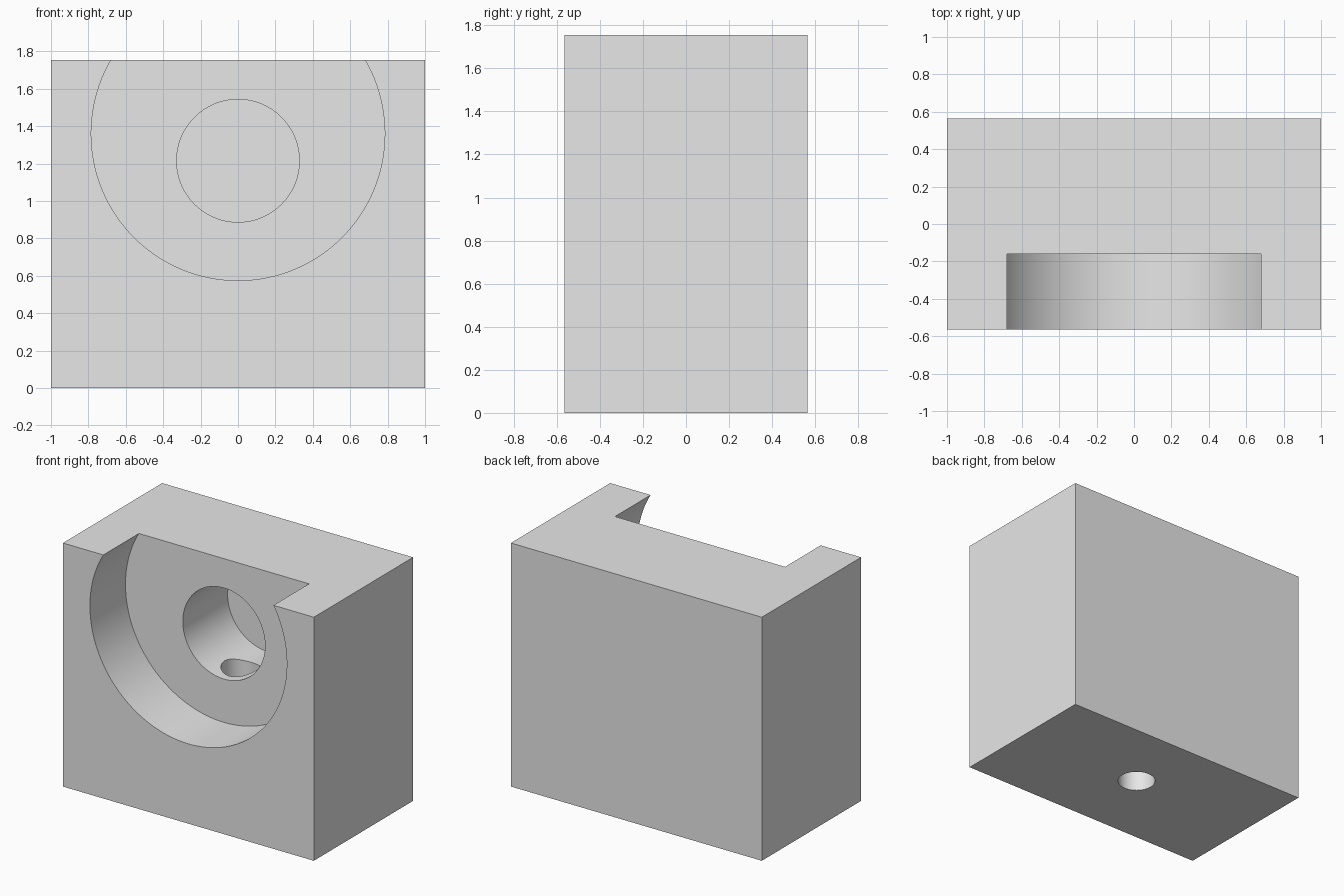
import bpy
from math import radians

WIDTH, DEPTH, HEIGHT = 2.0, 1.13, 1.755
FRONT = -DEPTH / 2

default = bpy.data.objects.get("Cube")
if default:
    bpy.data.objects.remove(default, do_unlink=True)

grey = bpy.data.materials.new("light_grey")
grey.use_nodes = True
colour = (0.8, 0.8, 0.8, 1)
grey.diffuse_color = colour
grey.node_tree.nodes["Principled BSDF"].inputs["Base Color"].default_value = colour

# Solid block
bpy.ops.mesh.primitive_cube_add(size=1, location=(0, 0, HEIGHT / 2))
block = bpy.context.object
block.name = "housing_block"
block.scale = (WIDTH, DEPTH, HEIGHT)
bpy.ops.object.transform_apply(location=True, rotation=True, scale=True)
block.data.materials.append(grey)


def cut_round(name, radius, length, centre, tilt=0):
    """Cut a cylinder out of the block, then remove the cutter."""
    bpy.ops.mesh.primitive_cylinder_add(
        vertices=128, radius=radius, depth=length,
        location=centre, rotation=(radians(tilt), 0, 0))
    cutter = bpy.context.object
    cutter.name = name
    cutter.hide_render = True
    cutter.data.materials.append(grey)
    cut = block.modifiers.new(name, "BOOLEAN")
    cut.operation = "DIFFERENCE"
    cut.solver = "EXACT"
    cut.object = cutter
    bpy.context.view_layer.objects.active = block
    bpy.ops.object.modifier_apply(modifier=cut.name)
    bpy.data.objects.remove(cutter, do_unlink=True)


def cut_from_front(name, radius, z, start, end):
    cut_round(name, radius, end - start, (0, (start + end) / 2, z), 90)


# Wide recess, open at the top, then the blind bore behind it
cut_from_front("wide_recess", 0.785, 1.36, FRONT - 0.2, -0.16)
cut_from_front("blind_bore", 0.328, 1.215, -0.3, 0.35)

# Drain hole from the underside up into the bore
cut_round("drain_hole", 0.127, 1.3, (0, 0.027, 0.45))

# Smooth round walls with crisp rims
bpy.ops.object.select_all(action="DESELECT")
block.select_set(True)
bpy.context.view_layer.objects.active = block
bpy.ops.object.shade_smooth_by_angle(angle=radians(30))
